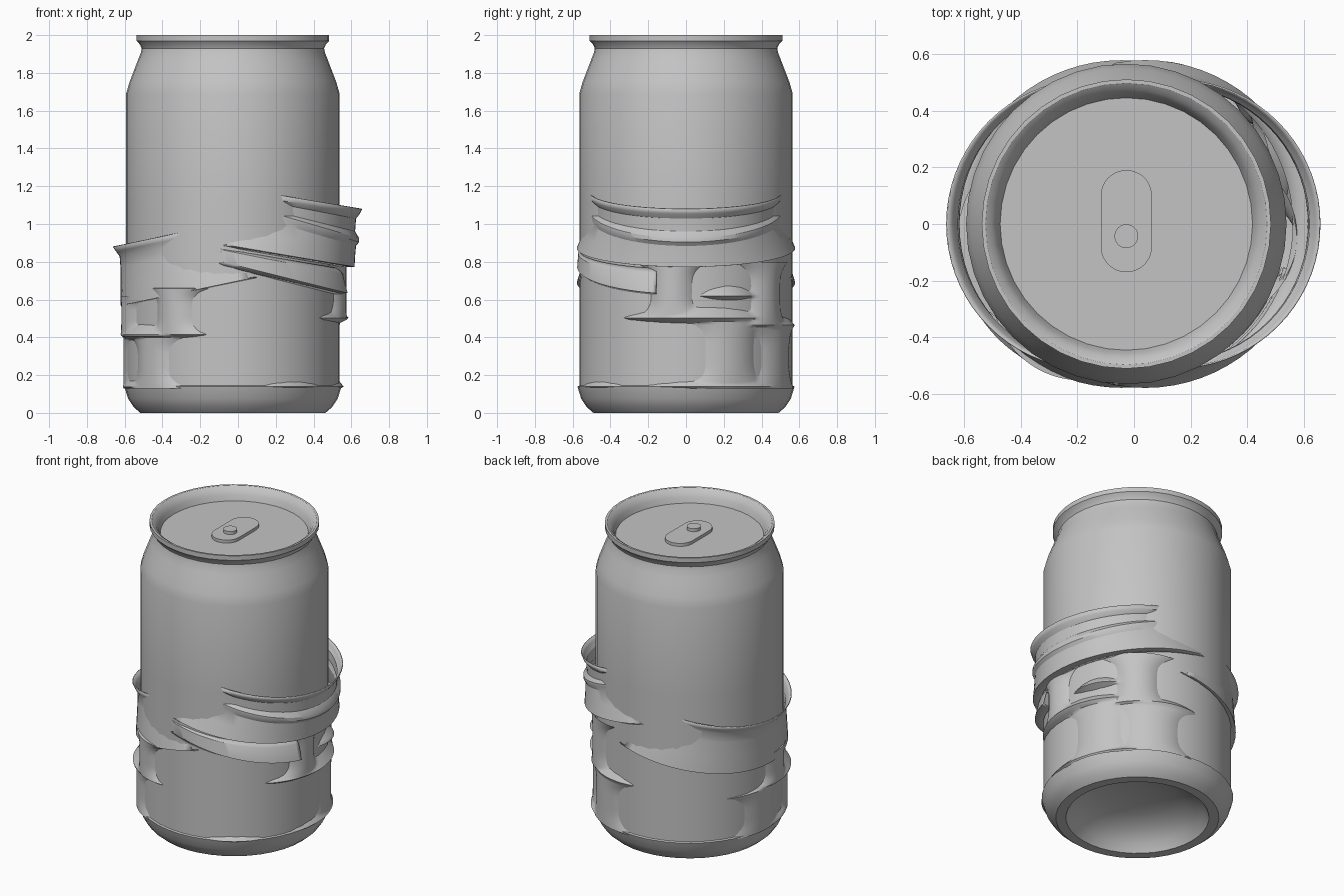
import bpy, bmesh, math
from math import sin, cos, pi, radians

if "Cube" in bpy.data.objects:
    bpy.data.objects.remove(bpy.data.objects["Cube"])

CX, R = -0.027, 0.565          # can axis and body radius
grey = bpy.data.materials.new("aluminium_grey")
grey.diffuse_color = (0.55, 0.55, 0.55, 1)
grey.use_nodes = True
grey.node_tree.nodes["Principled BSDF"].inputs["Base Color"].default_value = grey.diffuse_color


def finish(name, bm, angle=32, flip_fix=True):
    """Turn a bmesh into a named, smooth-shaded object."""
    if flip_fix:
        bmesh.ops.recalc_face_normals(bm, faces=bm.faces)
    me = bpy.data.meshes.new(name)
    bm.to_mesh(me)
    bm.free()
    me.materials.append(grey)
    ob = bpy.data.objects.new(name, me)
    bpy.context.collection.objects.link(ob)
    bpy.ops.object.select_all(action='DESELECT')
    ob.select_set(True)
    bpy.context.view_layer.objects.active = ob
    bpy.ops.object.shade_smooth_by_angle(angle=radians(angle))
    return ob


def skin(bm, rows, closed=False):
    """Bridge successive rows of vertices with quads."""
    for a, b in zip(rows, rows[1:]):
        n = len(a)
        for i in range(n if closed else n - 1):
            j = (i + 1) % n
            bm.faces.new((a[i], a[j], b[j], b[i]))


def lathe(name, profile, n=40):
    bm = bmesh.new()
    rows = [[bm.verts.new((CX + r * cos(2 * pi * i / n), r * sin(2 * pi * i / n), z))
             for i in range(n)] for r, z in profile]
    skin(bm, rows, True)
    bm.faces.new(rows[0])
    bm.faces.new(rows[-1])
    return finish(name, bm)


def plate(name, outline, z0, z1):
    bm = bmesh.new()
    rows = [[bm.verts.new((x, y, z)) for x, y in outline] for z in (z0, z1)]
    skin(bm, rows, True)
    for row in rows:
        bm.faces.new(row)
    return finish(name, bm)


def collar(name, side, sections, a0=-100, a1=100, n=40):
    """Tilted arc sheet; each section is (outer x, z there, radius, inward rise)."""
    bm = bmesh.new()
    rows = []
    for out, z, r, rise in sections:
        row = []
        for i in range(n + 1):
            a = radians(a0 + (a1 - a0) * i / n)
            d = r * (1 - cos(a))
            row.append(bm.verts.new((side * (out - d), r * sin(a), z + rise * d)))
        rows.append(row)
    skin(bm, rows)
    ob = finish(name, bm)
    m = ob.modifiers.new("thickness", 'SOLIDIFY')
    m.thickness = 0.006
    m.offset = 0
    return ob


def wrinkles(name, side, columns, ledges, z0=0.13, z1=0.8, n=90, m=70):
    """Crumpled metal standing proud of the wall: upright creases and ledges."""
    def height(a, z):
        h = -0.03
        for ac, w, lo, hi, top in columns:
            if lo <= z <= hi:
                u = 2 * (z - lo) / (hi - lo) - 1
                h = max(h, top * (1 - ((a - ac) / (w * (1 + 0.9 * u ** 4))) ** 2))
        for ac, w, zl, top in ledges:
            slope = 0.9 if z > zl else 2.0
            h = max(h, top * (1 - ((a - ac) / w) ** 2) - abs(z - zl) * slope)
        return max(h, -0.03)

    bm = bmesh.new()
    rows = []
    for k in range(m + 1):
        z = z0 + (z1 - z0) * k / m
        row = []
        for i in range(n + 1):
            a = -95 + 190 * i / n
            r = R + height(a, z)
            row.append(bm.verts.new((CX + side * r * cos(radians(a)), r * sin(radians(a)), z)))
        rows.append(row)
    skin(bm, rows)
    bmesh.ops.recalc_face_normals(bm, faces=bm.faces)
    # drop everything buried inside the wall
    buried = [f for f in bm.faces
              if all(math.hypot(v.co.x - CX, v.co.y) < R - 0.008 for v in f.verts)]
    bmesh.ops.delete(bm, geom=buried, context='FACES')
    return finish(name, bm, 40, False)


# Can wall: domed base, rolled foot, straight body, neck, rim, recessed lid
lathe("can_body", [
    (0.08, 0.17), (0.22, 0.15), (0.33, 0.11), (0.40, 0.05), (0.43, 0.0), (0.49, 0.0),
    (0.525, 0.03), (0.555, 0.075), (0.575, 0.14), (0.565, 0.145), (R, 0.6), (R, 1.1),
    (R, 1.69), (0.548, 1.75), (0.525, 1.81), (0.502, 1.87), (0.488, 1.905),
    (0.483, 1.93), (0.492, 1.95), (0.51, 1.97), (0.51, 2.0), (0.497, 2.0),
    (0.475, 1.985), (0.457, 1.955), (0.445, 1.92)])

# Pull tab and rivet
tab = []
for i in range(25):
    a = pi * i / 24
    tab.append((CX + 0.09 * cos(a), 0.10 + 0.09 * sin(a)))
for i in range(25):
    a = pi + pi * i / 24
    tab.append((CX + 0.09 * cos(a), -0.08 + 0.09 * sin(a)))
plate("pull_tab", tab, 1.915, 1.94)
plate("tab_rivet", [(CX + 0.042 * cos(2 * pi * i / 24), -0.043 + 0.042 * sin(2 * pi * i / 24))
                    for i in range(24)], 1.935, 1.96)

# Right-hand crushed sleeve: double lip, cone, then a torn lower band
collar("right_upper_collar", 1, [
    (0.655, 1.08, 0.507, 0.167), (0.642, 1.055, 0.507, 0.17), (0.622, 1.03, 0.49, 0.19),
    (0.617, 0.96, 0.49, 0.25), (0.638, 0.925, 0.507, 0.29), (0.638, 0.905, 0.507, 0.30),
    (0.622, 0.885, 0.503, 0.29), (0.617, 0.83, 0.535, 0.24), (0.615, 0.775, 0.575, 0.17),
    (0.56, 0.775, 0.56, 0.17)])
collar("right_lower_band", 1, [
    (0.55, 0.76, 0.56, 0.17), (0.575, 0.73, 0.568, 0.2), (0.60, 0.63, 0.573, 0.25),
    (0.54, 0.625, 0.56, 0.25)], -100, -16)

# Left-hand crushed sleeve: single lip with a straight skirt
collar("left_collar", -1, [
    (0.66, 0.88, 0.51, 0.21), (0.642, 0.855, 0.508, 0.21), (0.624, 0.83, 0.50, 0.2),
    (0.619, 0.77, 0.515, 0.2), (0.618, 0.68, 0.545, 0.2), (0.62, 0.57, 0.575, 0.21),
    (0.56, 0.58, 0.56, 0.21)])

# Creases: columns (angle, half width, bottom, top, height), ledges (angle, half width, z, height)
wrinkles("right_creases", 1,
         [(-8, 11, 0.50, 0.80, 0.04), (50, 12, 0.46, 0.80, 0.035),
          (25, 14, 0.13, 0.50, 0.022), (60, 15, 0.13, 0.46, 0.025)],
         [(8, 45, 0.50, 0.052), (24, 17, 0.62, 0.045), (62, 28, 0.46, 0.04),
          (30, 55, 0.14, 0.03), (-55, 20, 0.14, 0.02)])
wrinkles("left_creases", -1,
         [(-40, 13, 0.13, 0.41, 0.025), (-56, 11, 0.41, 0.66, 0.035),
          (-12, 13, 0.41, 0.62, 0.035), (5, 14, 0.13, 0.41, 0.015)],
         [(-30, 44, 0.41, 0.05), (-20, 45, 0.14, 0.025)], z1=0.7)
